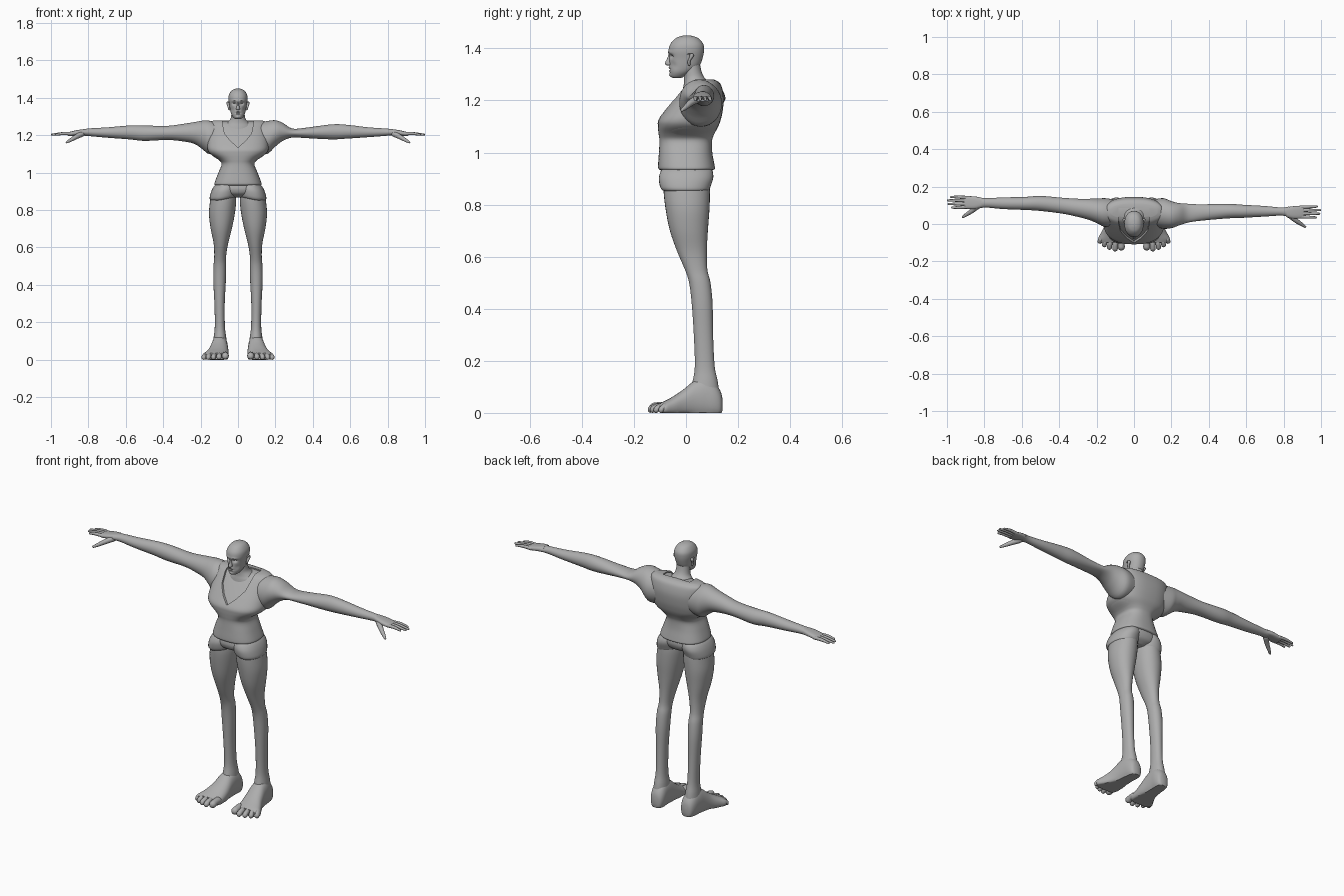
import bpy, bmesh, math
from mathutils import Vector

grey = bpy.data.materials.new("clay_grey")
grey.diffuse_color = (0.42, 0.42, 0.42, 1)


def spline(rows, steps):
    """Catmull-Rom interpolation through rows of numbers."""
    out = []
    for i in range(len(rows) - 1):
        p = [rows[max(i - 1, 0)], rows[i], rows[i + 1], rows[min(i + 2, len(rows) - 1)]]
        for s in range(steps):
            t = s / steps
            out.append([0.5 * (2 * b + (c - a) * t + (2 * a - 5 * b + 4 * c - d) * t * t
                               + (3 * b - a - 3 * c + d) * t ** 3) for a, b, c, d in zip(*p)])
    return out + [list(rows[-1])]


def make(name, rings, side=1, angle=45):
    """Skin a list of vertex rings into a closed smooth object."""
    bm = bmesh.new()
    loops = [[bm.verts.new((v[0] * side, v[1], v[2])) for v in r] for r in rings]
    n = len(loops[0])
    for a, b in zip(loops, loops[1:]):
        for i in range(n):
            bm.faces.new((a[i], a[(i + 1) % n], b[(i + 1) % n], b[i]))
    bm.faces.new(loops[0])
    bm.faces.new(loops[-1])
    bmesh.ops.recalc_face_normals(bm, faces=bm.faces)
    me = bpy.data.meshes.new(name)
    bm.to_mesh(me)
    bm.free()
    me.materials.append(grey)
    ob = bpy.data.objects.new(name, me)
    bpy.context.collection.objects.link(ob)
    smooth(ob, angle)
    return ob


def smooth(ob, angle=45):
    bpy.ops.object.select_all(action='DESELECT')
    ob.select_set(True)
    bpy.context.view_layer.objects.active = ob
    bpy.ops.object.shade_smooth_by_angle(angle=math.radians(angle))


def loft(name, axis, rows, power=2.0, n=32, steps=4, side=1, warp=None, floor=False):
    """Rows are (position, a_min, a_max, b_min, b_max) along an axis."""
    rings = []
    for t, a0, a1, b0, b1 in spline(rows, steps):
        ring = []
        for k in range(n):
            th = 2 * math.pi * k / n
            c, s = math.cos(th), math.sin(th)
            a = (a0 + a1) / 2 + (a1 - a0) / 2 * math.copysign(abs(c) ** (2 / power), c)
            b = (b0 + b1) / 2 + (b1 - b0) / 2 * math.copysign(abs(s) ** (2 / power), s)
            v = {'x': [t, a, b], 'y': [a, t, b], 'z': [a, b, t]}[axis]
            if floor and v[2] < 0:
                v[2] *= 0.02
            ring.append(warp(*v) if warp else v)
        rings.append(ring)
    return make(name, rings, side)


def tube(name, pts, side=1, n=12):
    """Rounded tube through (x, y, z, radius) points."""
    path = spline(pts, 4)
    d0 = (Vector(path[1][:3]) - Vector(path[0][:3])).normalized()
    d1 = (Vector(path[-1][:3]) - Vector(path[-2][:3])).normalized()
    r0, r1 = path[0][3], path[-1][3]
    cap = [(0.95, 0.3), (0.75, 0.66), (0.4, 0.92)]
    p0, p1 = Vector(path[0][:3]), Vector(path[-1][:3])
    secs = [(p0 - d0 * r0 * h, r0 * w) for h, w in cap]
    secs += [(Vector(p[:3]), p[3]) for p in path]
    secs += [(p1 + d1 * r1 * h, r1 * w) for h, w in reversed(cap)]
    d = (p1 - p0).normalized()
    u = d.cross(Vector((0, 0, 1)) if abs(d.z) < 0.9 else Vector((1, 0, 0))).normalized()
    w = d.cross(u)
    return make(name, [[c + (u * math.cos(2 * math.pi * k / n) + w * math.sin(2 * math.pi * k / n)) * r
                        for k in range(n)] for c, r in secs], side)


def sym(z, x, y0, y1):
    return (z, -x, x, y0, y1)


# Shirt with a V-shaped neck opening, over a slightly smaller chest
shirt_rows = [sym(*r) for r in [
    (.932, .118, -.098, .102), (.938, .126, -.106, .111), (.955, .122, -.107, .109),
    (1.0, .105, -.104, .101), (1.045, .088, -.102, .10), (1.07, .105, -.105, .108),
    (1.10, .148, -.108, .124), (1.125, .163, -.106, .133), (1.16, .165, -.083, .141),
    (1.21, .162, -.045, .145), (1.25, .158, -.012, .138), (1.27, .15, .008, .127),
    (1.28, .125, .03, .108)]]
shirt = loft("shirt", 'z', shirt_rows, 2.5, 48)
loft("chest", 'z', [(z - .006, a + .007, b - .007, c + .007, d - .007)
                    for z, a, b, c, d in shirt_rows[4:]], 2.5, 48)
neckline = [(0, 1.135), (.04, 1.17), (.072, 1.21), (.082, 1.26), (.084, 1.35)]
outline = neckline + [(-x, z) for x, z in reversed(neckline[1:])]
cutter = make("neck_cutter", [[(x, y, z) for x, z in outline] for y in (-.3, .085)])
mod = shirt.modifiers.new("neck_opening", 'BOOLEAN')
mod.operation, mod.object, mod.solver = 'DIFFERENCE', cutter, 'EXACT'
bpy.context.view_layer.objects.active = shirt
bpy.ops.object.modifier_apply(modifier=mod.name)
bpy.data.objects.remove(cutter)
smooth(shirt, 40)

# Neck spreading into the shoulders
loft("neck", 'z', [sym(*r) for r in [
    (1.2, .10, -.02, .12), (1.245, .085, -.012, .112), (1.265, .062, -.008, .095),
    (1.285, .042, -.008, .073), (1.31, .036, -.01, .06), (1.35, .034, -.01, .052)]])


# Head with pressed-in eye sockets, brow and mouth
def face(x, y, z):
    if y < 0:
        def bump(cx, cz, rx, rz):
            return math.exp(-((abs(x) - cx) / rx) ** 2 - ((z - cz) / rz) ** 2)
        y += (.013 * bump(.02, 1.37, .010, .007) - .004 * bump(.018, 1.384, .015, .005)
              - .004 * bump(0, 1.326, .013, .004) + .004 * bump(0, 1.319, .014, .003)
              - .004 * bump(0, 1.314, .011, .003) - .005 * bump(0, 1.297, .012, .006)
              + .004 * bump(.03, 1.335, .008, .012))
    return [x, y, z]


loft("head", 'z', [sym(*r) for r in [
    (1.286, .012, -.05, -.02), (1.292, .022, -.058, -.005), (1.308, .034, -.062, .022),
    (1.33, .041, -.063, .05), (1.36, .046, -.064, .063), (1.39, .051, -.067, .069),
    (1.415, .049, -.061, .067), (1.437, .036, -.042, .05), (1.447, .02, -.02, .028),
    (1.45, .004, -.002, .006)]], 2.2, 64, 6, warp=face)
loft("nose", 'z', [sym(*r) for r in [
    (1.334, .004, -.072, -.055), (1.338, .010, -.079, -.05), (1.346, .0095, -.080, -.05),
    (1.36, .006, -.073, -.05), (1.378, .005, -.066, -.05), (1.386, .003, -.062, -.05)]], n=16)

# Shorts: hips and waistband
loft("shorts_hips", 'z', [sym(*r) for r in [
    (.868, .03, -.05, .06), (.885, .10, -.085, .088), (.905, .132, -.097, .10),
    (.925, .128, -.098, .103), (.95, .113, -.092, .098)]], 2.3, 40)

# Arms differ: (x, y_min, y_max, z_min, z_max)
left_arm = [(.10, -.01, .13, 1.11, 1.265), (.155, -.015, .138, 1.10, 1.278), (.19, .0, .136, 1.125, 1.278),
            (.235, .02, .135, 1.155, 1.27), (.3, .038, .135, 1.168, 1.26), (.38, .055, .14, 1.175, 1.25),
            (.5, .07, .15, 1.17, 1.252), (.58, .075, .145, 1.178, 1.252), (.7, .08, .142, 1.187, 1.242),
            (.79, .088, .138, 1.195, 1.237), (.83, .083, .143, 1.198, 1.232)]
right_arm = [(.10, -.01, .13, 1.11, 1.265), (.155, -.025, .138, 1.10, 1.276), (.2, -.022, .122, 1.14, 1.28),
             (.24, -.008, .112, 1.17, 1.266), (.29, .008, .108, 1.188, 1.236), (.36, .018, .105, 1.185, 1.24),
             (.5, .03, .108, 1.178, 1.258), (.58, .033, .103, 1.182, 1.256), (.7, .04, .096, 1.19, 1.242),
             (.79, .045, .088, 1.197, 1.236), (.83, .036, .094, 1.2, 1.232)]
for label, side, arm, yc in (("left", -1, left_arm, .115), ("right", 1, right_arm, .063)):
    loft(label + "_arm", 'x', arm, side=side)
    # Palm, four fingers and a thumb
    loft(label + "_palm", 'x', [
        (.815, yc - .026, yc + .026, 1.2, 1.234), (.85, yc - .034, yc + .032, 1.2, 1.229),
        (.89, yc - .034, yc + .034, 1.196, 1.221), (.908, yc - .03, yc + .032, 1.196, 1.216)],
        2.6, side=side)
    for k, (off, tip) in enumerate(((-.024, .972), (-.007, .991), (.01, .995), (.026, .978))):
        tube(f"{label}_finger_{k + 1}", [
            (.89, yc + off, 1.208, .0095), (.935, yc + off * 1.1, 1.209, .0082),
            (tip, yc + off * 1.15, 1.203, .0055)], side)
    tube(label + "_thumb", [
        (.835, yc - .018, 1.207, .016), (.868, yc - .046, 1.19, .0125),
        (.895, yc - .064, 1.174, .0095), (.915, yc - .078, 1.163, .006)], side)

# Paired parts: shorts cuffs, legs, feet, toes, ears
for label, side in (("left", -1), ("right", 1)):
    loft(label + "_shorts_cuff", 'z', [
        (.852, .018, .142, -.085, .082), (.856, .01, .15, -.094, .09), (.87, .006, .151, -.101, .096),
        (.9, .004, .143, -.104, .105), (.925, .01, .13, -.095, .10), (.94, .02, .115, -.08, .085)],
        2.2, side=side, warp=lambda x, y, z: [x, y, z + .02 * max(0, .1 - x) / .1])
    loft(label + "_leg", 'z', [
        (.9, .015, .14, -.085, .09), (.85, .010, .149, -.086, .092), (.78, .017, .155, -.078, .09),
        (.7, .033, .146, -.062, .084), (.62, .053, .130, -.034, .08), (.55, .064, .127, -.004, .082),
        (.5, .063, .131, .012, .094), (.42, .065, .132, .022, .102), (.3, .071, .126, .030, .104),
        (.18, .07, .124, .034, .11), (.12, .063, .13, .025, .122), (.06, .058, .135, .01, .13)],
        2.1, side=side)
    loft(label + "_foot", 'y', [
        (.141, .085, .1, .02, .045), (.134, .064, .122, -.01, .08), (.11, .054, .134, -.02, .115),
        (.07, .054, .14, -.02, .135), (.03, .053, .146, -.02, .122), (-.01, .05, .158, -.02, .09),
        (-.05, .05, .178, -.02, .063), (-.08, .052, .192, -.015, .047), (-.1, .06, .18, -.005, .037)],
        2.2, side=side, floor=True)
    for k, (x0, x1, y0, y1, r) in enumerate((
            (.068, .068, -.08, -.123, .019), (.1, .101, -.085, -.133, .0145), (.126, .131, -.085, -.126, .0135),
            (.15, .159, -.08, -.113, .013), (.172, .183, -.07, -.095, .0125))):
        tube(f"{label}_toe_{k + 1}", [(x0, y0, .024, r), ((x0 + x1) / 2, (y0 + y1) / 2, .024, r * .95),
                                      (x1, y1, r + .001, r)], side)
    tube(label + "_ear", [(.047, .012, 1.338, .005), (.050, .012, 1.352, .006), (.053, .022, 1.37, .008),
                          (.053, .018, 1.38, .007), (.051, .008, 1.378, .005)], side)
